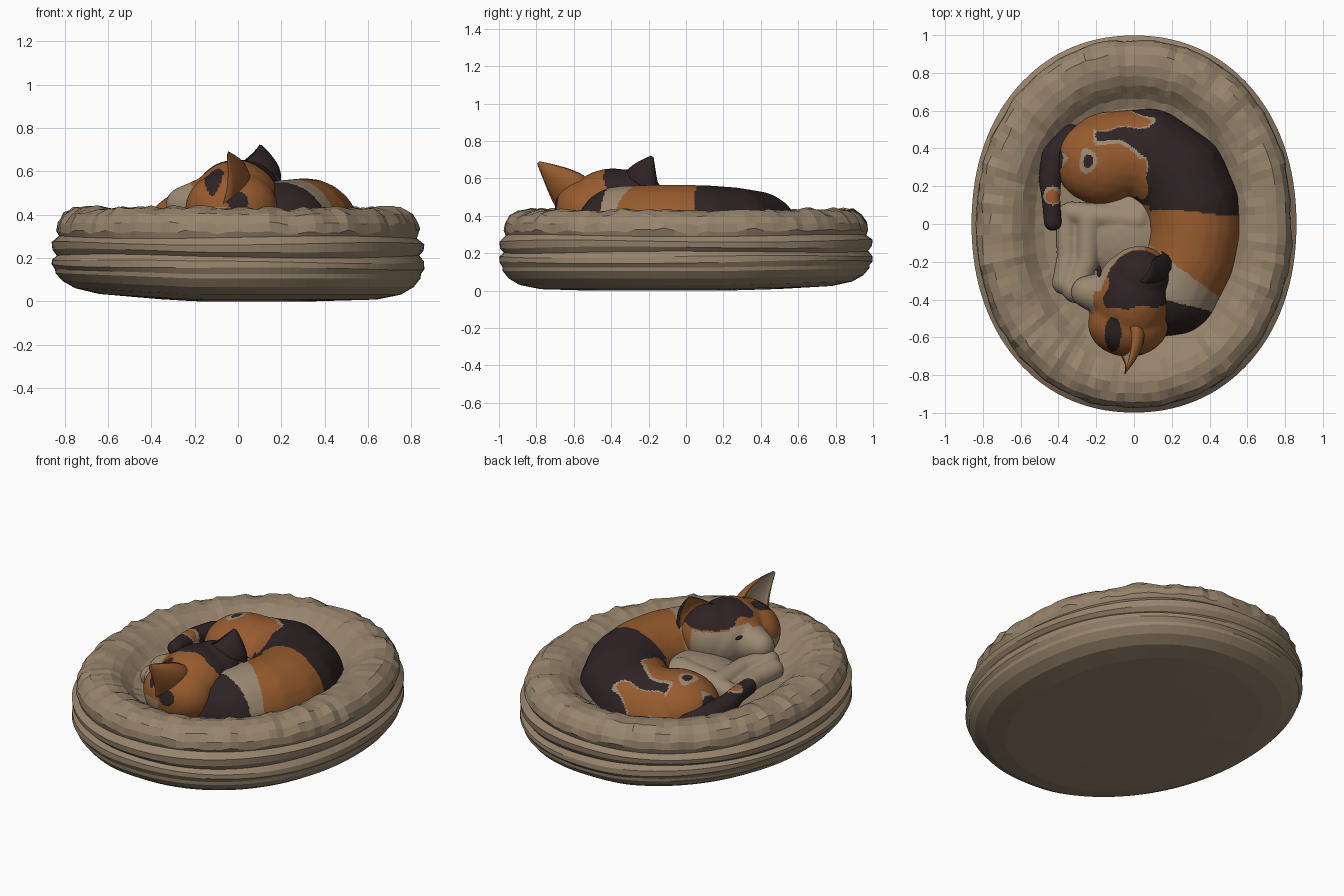
import bpy, bmesh, math, random
from mathutils import Vector, Matrix, noise

if "Cube" in bpy.data.objects:
    bpy.data.objects.remove(bpy.data.objects["Cube"])
random.seed(4)

def material(name, rgb):
    m = bpy.data.materials.new(name)
    m.diffuse_color = (*rgb, 1)
    m.use_nodes = True
    m.node_tree.nodes["Principled BSDF"].inputs["Base Color"].default_value = m.diffuse_color
    return m

BED = material("beige plush", (0.31, 0.23, 0.15))
FUR = [material("orange fur", (0.31, 0.105, 0.027)),
       material("dark fur", (0.028, 0.017, 0.018)),
       material("cream fur", (0.33, 0.25, 0.17))]
ORANGE, DARK, CREAM = 0, 1, 2

def finish(name, bm, mats):
    bmesh.ops.recalc_face_normals(bm, faces=bm.faces)
    me = bpy.data.meshes.new(name)
    bm.to_mesh(me)
    bm.free()
    for m in mats:
        me.materials.append(m)
    ob = bpy.data.objects.new(name, me)
    bpy.context.collection.objects.link(ob)
    return ob

# Oval bed: an inset/height profile swept around a rounded oval
profile = [(0.50, 0.0), (0.22, 0.008), (0.11, 0.03), (0.05, 0.065), (0.018, 0.105),
           (0.016, 0.125), (0.0, 0.15), (0.002, 0.18), (0.024, 0.205), (0.004, 0.23),
           (0.0, 0.265), (0.034, 0.295), (0.024, 0.32), (0.03, 0.36), (0.055, 0.40),
           (0.10, 0.426), (0.16, 0.432), (0.215, 0.423), (0.265, 0.40), (0.30, 0.37),
           (0.335, 0.34), (0.385, 0.32), (0.6, 0.315)]
SEG = 120

def root(v):
    return math.copysign(abs(v) ** (2 / 2.13), v)

bm = bmesh.new()
ribs = [random.uniform(-1, 1) for _ in range(SEG)]
rings = []
for k, (d, z) in enumerate(profile):
    ring = []
    for i in range(SEG):
        t = 2 * math.pi * i / SEG
        c, s = root(math.cos(t)), root(math.sin(t))
        bump = 0
        if 12 <= k <= 20:   # quilted lumps over the rim
            bump = 0.005 * ribs[i] + 0.016 * noise.noise((c * 11, s * 11, k * 0.7))
        wave = 0.006 * math.sin(3 * t + k) if 6 <= k < 12 else 0
        x, y = c * (0.86 - d + bump * 0.6), s * (0.998 - d + bump * 0.6)
        lift = (0.06 * max(0, -x - 0.2) + 0.03 * max(0, y - 0.2)) * max(0, 1 - z / 0.3)
        ring.append(bm.verts.new((x, y, z + lift + wave + bump)))
    rings.append(ring)
for a, b in zip(rings, rings[1:]):
    for i in range(SEG):
        j = (i + 1) % SEG
        bm.faces.new((a[i], a[j], b[j], b[i]))
bm.faces.new(rings[0])
bm.faces.new(rings[-1])
finish("pet_bed", bm, [BED])

# Fur helpers: blobs are merged by a voxel remesh, then coloured by position
def blob(bm, c, r):
    bmesh.ops.create_icosphere(bm, subdivisions=3, radius=1,
                               matrix=Matrix.Translation(c) @ Matrix.Diagonal((*r, 1)))

def chain(bm, pts, steps=7):
    for p, q in zip(pts, pts[1:]):
        for k in range(steps + 1):
            x, y, z, r = Vector(p).lerp(Vector(q), k / steps)
            blob(bm, (x, y, z), (r, r, r))

def fur(name, bm, rule, smooth=8):
    ob = finish(name, bm, FUR)
    mod = ob.modifiers.new("merge", 'REMESH')
    mod.mode, mod.voxel_size = 'VOXEL', 0.010
    mod = ob.modifiers.new("soften", 'SMOOTH')
    mod.factor, mod.iterations = 0.5, smooth
    me = bpy.data.meshes.new_from_object(ob.evaluated_get(bpy.context.evaluated_depsgraph_get()))
    ob.modifiers.clear()
    ob.data = me
    me.name = name
    me.materials.clear()
    for m in FUR:
        me.materials.append(m)
    for p in me.polygons:
        p.material_index = rule(*p.center)
        p.use_smooth = True

def oval(x, y, cx, cy, rx, ry):
    return math.hypot((x - cx) / rx, (y - cy) / ry)

# Curled body with thigh
def body_rule(x, y, z):
    x2 = x + 0.012 * math.sin(31 * y)
    y2 = y + 0.012 * math.sin(27 * x)
    if y > 0.06 + 0.015 * math.sin(9 * x) and not (x < 0.08 and y < 0.1):
        spot = oval(x2, y2, -0.25, 0.33, 0.035, 0.05)
        if spot < 1.35:
            return DARK if spot < 0.75 else CREAM
        e = min(oval(x2, y2, -0.17, 0.26, 0.22, 0.17), oval(x2, y2, -0.12, 0.55, 0.2, 0.045),
                oval(x2, y2, -0.30, 0.45, 0.1, 0.12), oval(x2, y2, 0.03, 0.25, 0.045, 0.11))
        if e < 1:
            return ORANGE
        return CREAM if e < 1.13 and x > -0.38 and y > 0.25 else DARK
    if x < 0.06:
        return CREAM
    if y > -0.2 - 0.75 * (x - 0.2):
        return ORANGE
    return CREAM if y > -0.41 - 0.25 * (x - 0.2) else DARK

bm = bmesh.new()
chain(bm, [(-0.14, 0.365, 0.27, 0.235), (0.08, 0.365, 0.285, 0.25), (0.24, 0.245, 0.295, 0.26),
           (0.305, 0.10, 0.308, 0.257), (0.315, -0.04, 0.318, 0.25), (0.29, -0.18, 0.323, 0.245),
           (0.21, -0.35, 0.32, 0.24), (0.12, -0.40, 0.31, 0.2)])
blob(bm, (-0.17, 0.33, 0.34), (0.25, 0.23, 0.185))
fur("curled_body", bm, body_rule, 16)

# Pale belly and chest, folded legs and paws
bm = bmesh.new()
blob(bm, (-0.02, -0.06, 0.30), (0.27, 0.26, 0.14))
chain(bm, [(0.02, 0.02, 0.37, 0.075), (-0.18, 0.04, 0.36, 0.07), (-0.33, 0.06, 0.34, 0.06)])
chain(bm, [(-0.24, 0.02, 0.36, 0.065), (-0.25, -0.2, 0.375, 0.06), (-0.31, -0.35, 0.37, 0.07)])
chain(bm, [(-0.36, 0.05, 0.33, 0.055), (-0.35, -0.18, 0.34, 0.06), (-0.37, -0.31, 0.35, 0.065)])
fur("belly_and_front_legs", bm, lambda x, y, z: CREAM, 6)

# Tail wrapped around the left side, with an orange band near its dark tip
bm = bmesh.new()
chain(bm, [(-0.34, 0.46, 0.31, 0.075), (-0.42, 0.36, 0.34, 0.075), (-0.445, 0.23, 0.365, 0.06),
           (-0.44, 0.14, 0.385, 0.05), (-0.43, 0.01, 0.385, 0.048)])
fur("tail", bm, lambda x, y, z: ORANGE if oval(x, y, -0.43, 0.145, 0.037, 0.035) < 1 else
    CREAM if oval(x, y, -0.43, 0.15, 0.05, 0.05) < 1 else DARK, 4)

# Head facing left, with muzzle
def head_rule(x, y, z):
    w = 0.012 * math.sin(35 * y) + 0.01 * math.sin(40 * x)
    if x < -0.2 + w and y > -0.47 or (z < 0.43 and x < -0.05):
        return CREAM
    if oval(x, y, -0.11, -0.585, 0.045, 0.085) < 1 + 4 * w and z > 0.48:
        return DARK
    if oval(x, z, 0.0, 0.46, 0.05, 0.045) < 1 and y < -0.55:
        return DARK
    if x < 0.04 + w and y > -0.27 and z < 0.55 or (x < -0.13 + w and y > -0.36 and z < 0.57):
        return CREAM
    if y > -0.44 + w + 0.1 * x and x > -0.15 + w and (z > 0.56 or y < -0.25):
        return DARK
    return ORANGE

bm = bmesh.new()
blob(bm, (-0.01, -0.39, 0.455), (0.205, 0.25, 0.2))
blob(bm, (-0.03, -0.53, 0.43), (0.215, 0.175, 0.175))
blob(bm, (0.03, -0.28, 0.47), (0.175, 0.165, 0.185))
chain(bm, [(-0.1, -0.38, 0.45, 0.14), (-0.25, -0.36, 0.445, 0.085)])
fur("head", bm, head_rule, 14)

# Ears: flattened, curved cones
def ear(name, base, tip, wide, thick, back, inner):
    base, tip, wide, thick = map(Vector, (base, tip, wide, thick))
    bm = bmesh.new()
    n, rows = 16, []
    for k in range(9):
        t = k / 8
        s = 1 - t ** 1.3 * 0.92
        mid = base.lerp(tip, t) - thick * 0.15 * math.sin(math.pi * t)
        row = []
        for i in range(n):
            a = 2 * math.pi * i / n
            ca, sa = math.cos(a), math.sin(a)
            depth = sa if sa < 0 else -0.3 * sa   # cupped front side
            row.append(bm.verts.new(mid + wide * ca * s + thick * depth * s))
        rows.append(row)
    for a, b in zip(rows, rows[1:]):
        for i in range(n):
            j = (i + 1) % n
            f = bm.faces.new((a[i], a[j], b[j], b[i]))
            f.material_index = inner if 1 <= i < n // 2 - 1 else back
            f.smooth = True
    bm.faces.new(rows[-1]).material_index = back
    finish(name, bm, FUR)

ear("near_ear", (-0.045, -0.62, 0.53), (-0.05, -0.79, 0.685), (0.025, 0.075, 0.085),
    (-0.1, -0.03, 0), ORANGE, CREAM)
ear("far_ear", (0.08, -0.23, 0.58), (0.105, -0.18, 0.718), (0.065, 0.085, -0.055),
    (-0.1, 0.04, 0), DARK, ORANGE)

# Closed eyelids: thin dark slits beside the muzzle
for name, y in (("near_eyelid", -0.49), ("far_eyelid", -0.25)):
    bm = bmesh.new()
    blob(bm, (-0.185, y, 0.52), (0.012, 0.03, 0.008))
    finish(name, bm, [FUR[DARK]])
